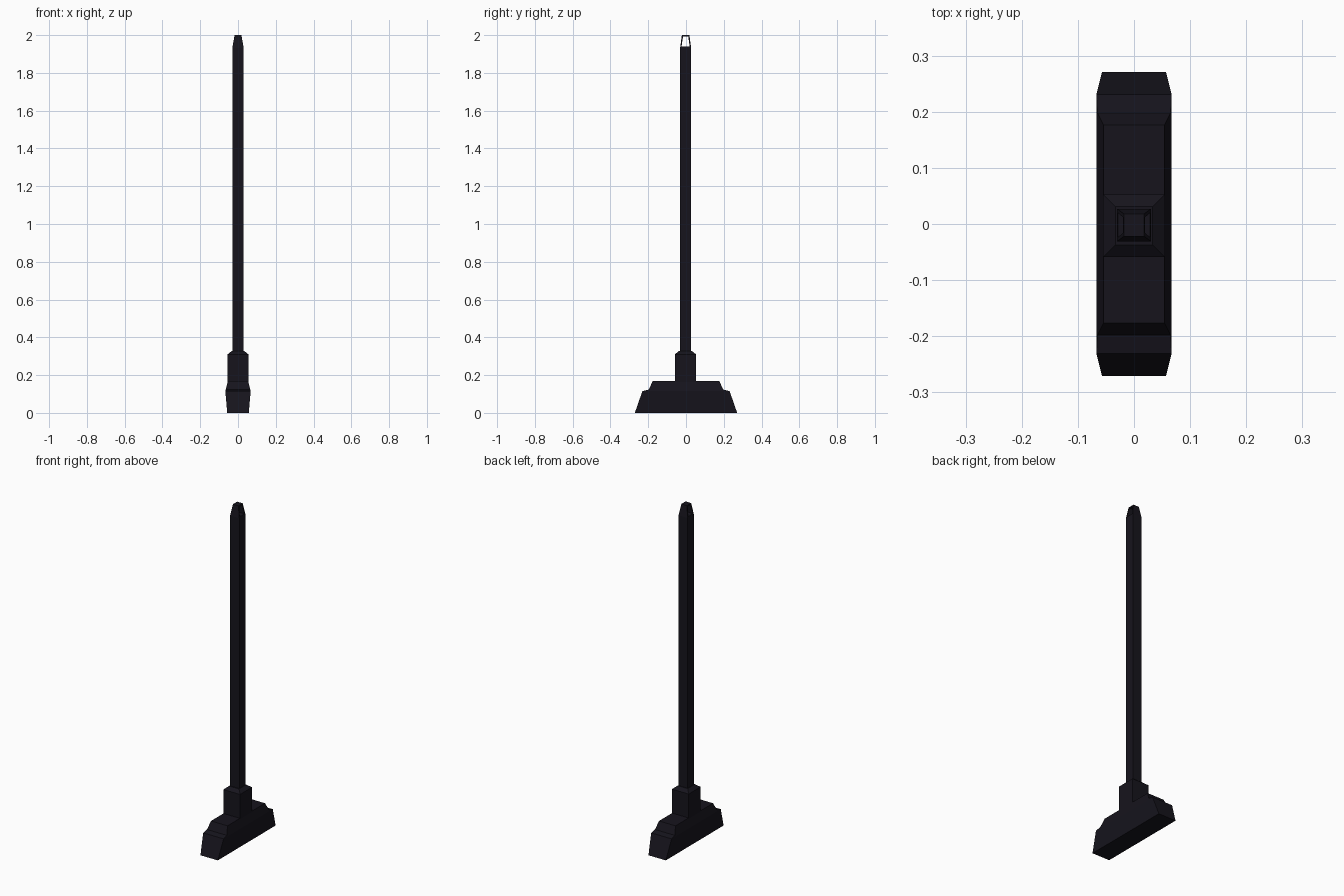
import bpy, bmesh

if "Cube" in bpy.data.objects:
    bpy.data.objects.remove(bpy.data.objects["Cube"])


def material(name, color):
    m = bpy.data.materials.new(name)
    m.diffuse_color = color
    m.use_nodes = True
    m.node_tree.nodes["Principled BSDF"].inputs["Base Color"].default_value = m.diffuse_color
    return m


def loft(name, rings, mat, y=0.0, eyelet=None):
    """Stack rectangular rings (z, half x, half y) into a closed flat-sided solid."""
    bm = bmesh.new()
    loops = [[bm.verts.new((sx * hx, y + sy * hy, z))
              for sx, sy in ((-1, -1), (1, -1), (1, 1), (-1, 1))]
             for z, hx, hy in rings]
    bm.faces.new(loops[0][::-1])
    bm.faces.new(loops[-1])
    for a, b in zip(loops, loops[1:]):
        for i in range(4):
            j = (i + 1) % 4
            f = bm.faces.new((a[i], a[j], b[j], b[i]))
    if eyelet:
        # inset the two x-facing sides of the top segment and join them as a through hole
        bm.normal_update()
        zmin = rings[-2][0] - 1e-4
        sides = [f for f in bm.faces if abs(f.normal.x) > 0.7
                 and min(v.co.z for v in f.verts) > zmin]
        bmesh.ops.inset_individual(bm, faces=sides, thickness=eyelet)
        edges = [e for f in sides for e in f.edges]
        bmesh.ops.delete(bm, geom=sides, context='FACES_ONLY')
        bmesh.ops.bridge_loops(bm, edges=edges)
    bmesh.ops.recalc_face_normals(bm, faces=bm.faces[:])
    me = bpy.data.meshes.new(name)
    bm.to_mesh(me)
    bm.free()
    me.materials.append(mat)
    ob = bpy.data.objects.new(name, me)
    bpy.context.collection.objects.link(ob)
    return ob


dark = material("dark_finish", (0.008, 0.007, 0.012, 1))

# Brush head: flared bristles with a stepped cap
loft("brush_head", [(0, 0.057, 0.271), (0.115, 0.067, 0.231),
                    (0.123, 0.065, 0.198), (0.168, 0.054, 0.176)], dark)

# Square socket with a chamfered top
loft("socket", [(0.15, 0.055, 0.056), (0.31, 0.055, 0.056),
                (0.328, 0.033, 0.034)], dark, y=-0.003)

# Square handle with a tapered, pierced hanging end
loft("handle", [(0.30, 0.03, 0.029), (1.933, 0.03, 0.029),
                (2.0, 0.018, 0.02)], dark, y=-0.002, eyelet=0.0095)
